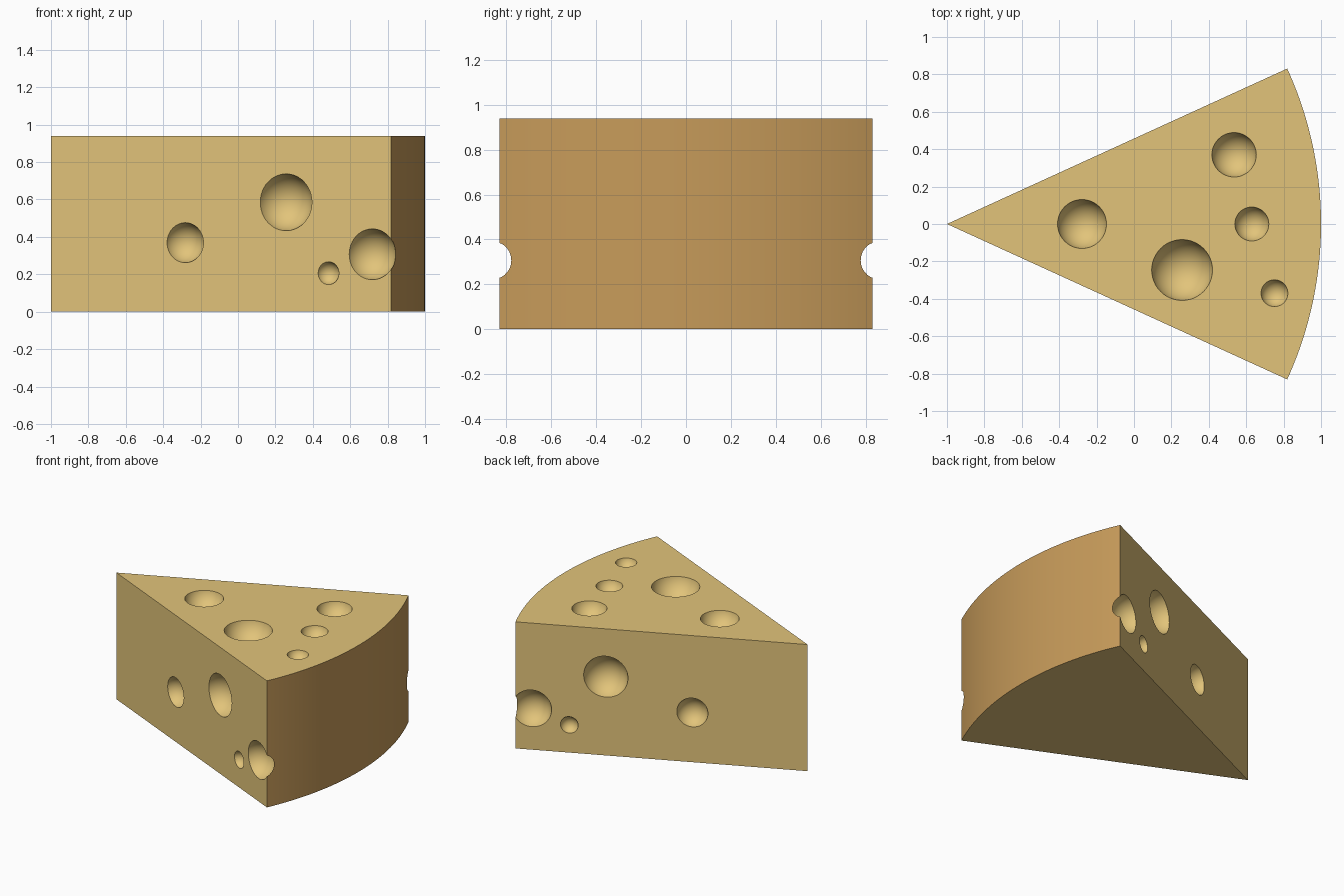
import bpy, bmesh, math
from mathutils import Vector, Matrix

if "Cube" in bpy.data.objects:
    bpy.data.objects.remove(bpy.data.objects["Cube"])

RADIUS, HEIGHT = 2.0, 0.94
HALF = math.radians(24.55)      # half opening angle of the wedge
TIP = Vector((-1, 0, 0))
ARC_STEPS = 48


def material(name, rgb):
    m = bpy.data.materials.new(name)
    lin = [((c / 255 + 0.055) / 1.055) ** 2.4 for c in rgb]
    m.diffuse_color = (*lin, 1)
    m.use_nodes = True
    m.node_tree.nodes["Principled BSDF"].inputs["Base Color"].default_value = m.diffuse_color
    return m


def make_object(name, bm, mats):
    mesh = bpy.data.meshes.new(name)
    bm.to_mesh(mesh)
    bm.free()
    for m in mats:
        mesh.materials.append(m)
    ob = bpy.data.objects.new(name, mesh)
    bpy.context.collection.objects.link(ob)
    return ob


cheese = material("cheese_yellow", (226, 196, 122))
rind = material("rind_brown", (199, 155, 90))

# Wedge: sector profile pulled up, curved outer wall is rind
bm = bmesh.new()
profile = [TIP]
for i in range(ARC_STEPS + 1):
    a = -HALF + 2 * HALF * i / ARC_STEPS
    profile.append(TIP + RADIUS * Vector((math.cos(a), math.sin(a), 0)))
base = bm.faces.new([bm.verts.new(p) for p in profile])
top = bmesh.ops.extrude_face_region(bm, geom=[base], use_keep_orig=True)
bmesh.ops.translate(bm, vec=(0, 0, HEIGHT),
                    verts=[v for v in top["geom"] if isinstance(v, bmesh.types.BMVert)])
bmesh.ops.recalc_face_normals(bm, faces=bm.faces)
for f in bm.faces:
    f.material_index = 1 if f.normal.x > 0.5 else 0
wedge = make_object("cheese_wedge", bm, [cheese, rind])

# Holes: spheres whose centres sit slightly outside the cut faces
bm = bmesh.new()


def hole(point, normal, r):
    d = 0.19 * r
    centre = Vector(point) + Vector(normal) * d
    bmesh.ops.create_uvsphere(bm, u_segments=48, v_segments=24,
                              radius=math.hypot(r, d),
                              matrix=Matrix.Translation(centre))


for x, y, r in [(-0.278, 0, 0.131), (0.257, -0.246, 0.163), (0.535, 0.37, 0.119),
                (0.63, 0, 0.091), (0.751, -0.37, 0.072)]:
    hole((x, y, HEIGHT), (0, 0, 1), r)

# The same four holes on both straight sides
for side in (-1, 1):
    normal = (-math.sin(HALF), side * math.cos(HALF), 0)
    for x, z, r in [(-0.282, 0.369, 0.107), (0.257, 0.585, 0.152),
                    (0.484, 0.206, 0.061), (0.718, 0.307, 0.136)]:
        hole((x, side * (x + 1) * math.tan(HALF), z), normal, r)
cutter = make_object("hole_cutter", bm, [cheese, rind])
cutter.hide_render = True

# Cut the holes and finish the shading
mod = wedge.modifiers.new("holes", 'BOOLEAN')
mod.operation = 'DIFFERENCE'
mod.solver = 'EXACT'
mod.object = cutter
bpy.context.view_layer.objects.active = wedge
wedge.select_set(True)
bpy.ops.object.modifier_apply(modifier=mod.name)
bpy.data.objects.remove(cutter)
bpy.ops.object.shade_smooth_by_angle(angle=math.radians(30))
